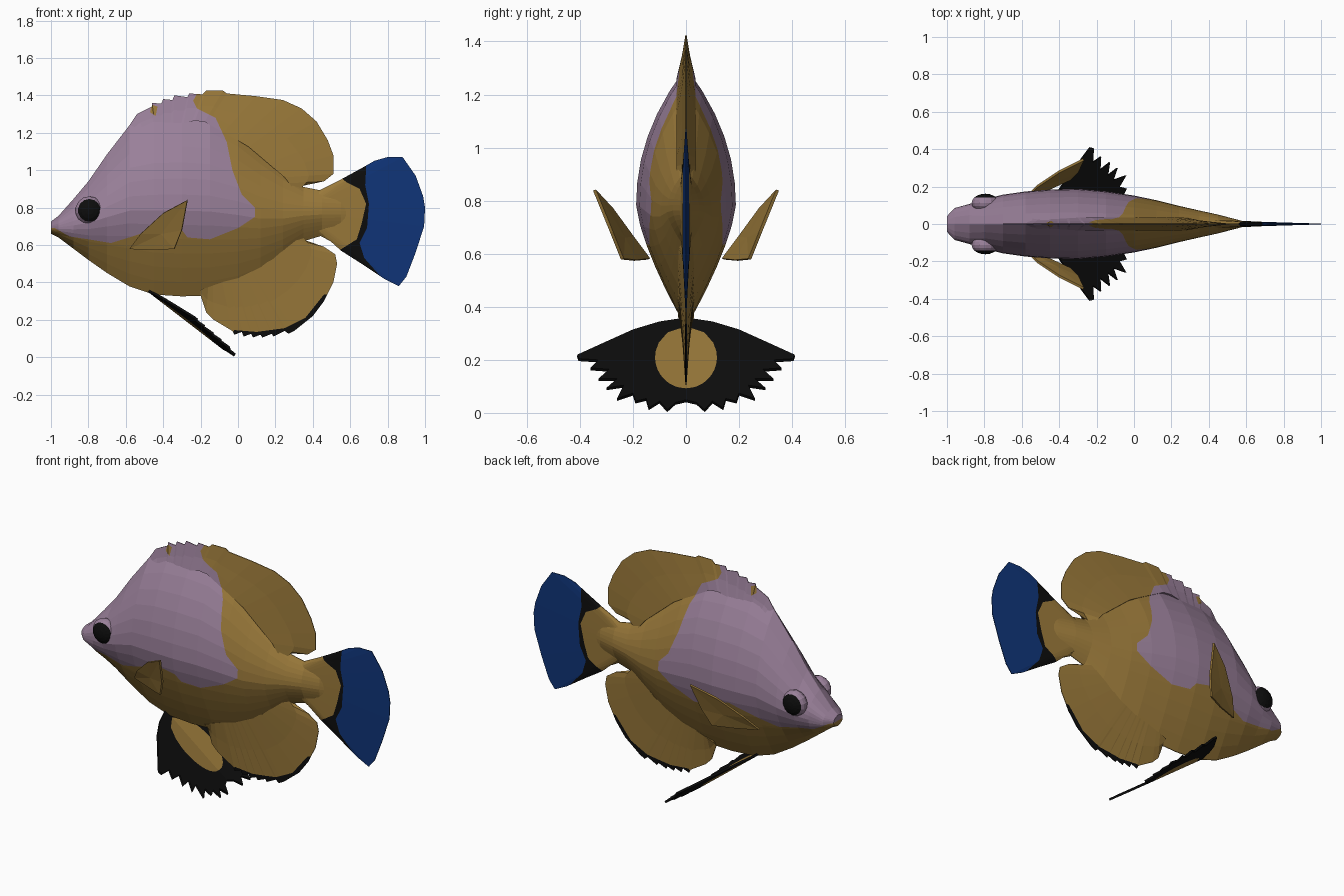
import bpy, bmesh
from mathutils import Vector

if "Cube" in bpy.data.objects:
    bpy.data.objects.remove(bpy.data.objects["Cube"], do_unlink=True)


def material(name, r, g, b):
    m = bpy.data.materials.new(name)
    m.use_nodes = True
    m.diffuse_color = (r, g, b, 1)
    node = m.node_tree.nodes["Principled BSDF"]
    node.inputs["Base Color"].default_value = (r, g, b, 1)
    node.inputs["Roughness"].default_value = 0.8
    return m


gold = material("golden brown", .32, .19, .042)
lilac = material("dusty lilac", .32, .215, .32)
blue = material("deep blue", .005, .035, .19)
black = material("black", .004, .004, .004)


def inside(p, poly):
    """Point-in-polygon test in the side plane."""
    hit = False
    for (ax, az), (bx, bz) in zip(poly, poly[1:] + poly[:1]):
        if (az > p.z) != (bz > p.z) and p.x < ax + (p.z - az) * (bx - ax) / (bz - az):
            hit = not hit
    return hit


def cut_along(bm, a, b):
    """Cut the faces around a side-plane segment so colours meet on clean edges."""
    low = [min(a[i], b[i]) for i in (0, 1)]
    high = [max(a[i], b[i]) for i in (0, 1)]
    faces = []
    for f in bm.faces:
        xs = [v.co.x for v in f.verts]
        zs = [v.co.z for v in f.verts]
        if min(xs) <= high[0] and max(xs) >= low[0] and min(zs) <= high[1] and max(zs) >= low[1]:
            faces.append(f)
    geom = set(faces)
    for f in faces:
        geom.update(f.edges)
        geom.update(f.verts)
    normal = Vector((b[1] - a[1], 0, a[0] - b[0])).normalized()
    bmesh.ops.bisect_plane(bm, geom=list(geom), dist=1e-5, plane_co=(a[0], 0, a[1]), plane_no=normal)


def finish(bm, name, mats, regions=()):
    """Paint each region with its material slot and make the object."""
    for poly, _ in regions:
        for a, b in zip(poly, poly[1:] + poly[:1]):
            cut_along(bm, a, b)
    for poly, slot in regions:
        for f in bm.faces:
            if inside(f.calc_center_median(), poly):
                f.material_index = slot
    bmesh.ops.recalc_face_normals(bm, faces=bm.faces[:])
    mesh = bpy.data.meshes.new(name)
    bm.to_mesh(mesh)
    bm.free()
    for m in mats:
        mesh.materials.append(m)
    obj = bpy.data.objects.new(name, mesh)
    bpy.context.collection.objects.link(obj)
    return obj


def mirror_sides(obj):
    mod = obj.modifiers.new("Mirror", 'MIRROR')
    mod.use_axis = (False, True, False)


def thicken(obj, amount):
    mod = obj.modifiers.new("Thickness", 'SOLIDIFY')
    mod.thickness = amount
    mod.offset = 0


def loft(rings):
    """Skin closed rings of equal length and cap both ends."""
    bm = bmesh.new()
    rows = [[bm.verts.new(p) for p in ring] for ring in rings]
    n = len(rows[0])
    for r, s in zip(rows, rows[1:]):
        for i in range(n):
            j = (i + 1) % n
            bm.faces.new((r[i], r[j], s[j], s[i]))
    bm.faces.new(rows[0])
    bm.faces.new(rows[-1])
    return bm


def along(path, t):
    """Point at fraction t of a polyline's length."""
    pts = [Vector(p) for p in path]
    lengths = [(b - a).length for a, b in zip(pts, pts[1:])]
    rest = t * sum(lengths)
    for a, b, d in zip(pts, pts[1:], lengths):
        if rest <= d:
            return a.lerp(b, rest / d)
        rest -= d
    return pts[-1]


def wedge_fin(outer, base, thick):
    """Upright fin, thick along its base and thin along its outer edge."""
    rim = [Vector(p) for p in outer]
    steps = [(b - a).length for a, b in zip(rim, rim[1:])]
    rings = []
    for i, p in enumerate(rim):
        root = along(base, sum(steps[:i]) / sum(steps))
        side = [(root, thick), (root.lerp(p, .5), thick * .45), (p, .002)]
        ring = [(q.x, h, q.y) for q, h in side]
        rings.append(ring + [(x, -h, z) for x, h, z in reversed(ring)])
    return loft(rings)


# Body: x, belly height, back height, half width
stations = [
    (-1, .66, .725, .04), (-.96, .64, .755, .083), (-.88, .58, .845, .105),
    (-.8, .52, .94, .13), (-.7, .45, 1.085, .155), (-.58, .378, 1.24, .172),
    (-.45, .335, 1.29, .182), (-.3, .325, 1.3, .186), (-.15, .33, 1.285, .173),
    (0, .37, 1.2, .15), (.12, .43, 1.09, .125), (.24, .52, .99, .095),
    (.35, .62, .91, .07), (.45, .65, .89, .048), (.55, .66, .88, .022), (.62, .68, .86, .004)]
STEPS = 6
rings = []
for x, low, high, w in stations:
    mid = low + (high - low) * .47
    blunt = 1 if x < -.8 else 0
    half = []
    for k in range(-STEPS, STEPS + 1):
        u = abs(k) / STEPS
        reach = high - mid if k > 0 else mid - low
        power = (2.1 if k > 0 else 1.4) + blunt
        half.append((x, w * (1 - u ** power) + .002, mid + reach * k / STEPS))
    rings.append(half + [(px, -py, pz) for px, py, pz in reversed(half)])

lilac_area = [
    (-1.1, .7), (-.98, .69), (-.9, .645), (-.8, .63), (-.68, .61), (-.55, .65), (-.4, .7),
    (-.3, .68), (-.27, .64), (-.15, .63), (0, .69), (.09, .75), (.09, .8), (.02, .87),
    (-.03, 1), (-.06, 1.15), (-.12, 1.28), (-.22, 1.33), (-.24, 1.37), (-.17, 1.5), (-1.1, 1.5)]
gold_spot = [(-.47, 1.31), (-.44, 1.29), (-.43, 1.34), (-.46, 1.35)]
finish(loft(rings), "body", [gold, lilac], [(lilac_area, 1)])

# Dorsal fin with a spiny front edge
dorsal_rim = [
    (-.58, 1.24), (-.54, 1.3), (-.46, 1.34), (-.46, 1.36), (-.41, 1.355), (-.4, 1.38),
    (-.35, 1.375), (-.34, 1.4), (-.27, 1.39), (-.26, 1.41), (-.19, 1.405), (-.17, 1.425),
    (-.08, 1.425), (-.06, 1.41), (.1, 1.395), (.24, 1.375), (.34, 1.33), (.42, 1.26),
    (.48, 1.16), (.51, 1.08), (.51, .98), (.46, .94), (.34, .915)]
dorsal_base = [(-.55, 1.2), (-.2, 1.27), (.05, 1.13), (.25, .96), (.32, .87)]
finish(wedge_fin(dorsal_rim, dorsal_base, .035), "dorsal_fin", [gold, lilac],
       [(lilac_area, 1), (gold_spot, 0)])

# Anal fin with a ragged black hem
anal_rim = [
    (-.2, .33), (-.17, .24), (-.13, .2), (-.03, .14), (-.02, .12), (.02, .135), (.03, .11),
    (.07, .125), (.08, .105), (.12, .12), (.13, .105), (.18, .125), (.19, .11), (.25, .14),
    (.27, .125), (.3, .14), (.4, .22), (.46, .3), (.51, .4), (.53, .5), (.52, .55),
    (.46, .59), (.36, .625)]
anal_base = [(-.2, .36), (0, .43), (.2, .53), (.32, .67)]
hem = [(-.06, .08), (-.02, .145), (.1, .135), (.25, .155), (.36, .21), (.46, .335),
       (.52, .34), (.3, .05)]
finish(wedge_fin(anal_rim, anal_base, .03), "anal_fin", [gold, black], [(hem, 1)])

# Tail fin: golden root, black band, blue fan
tail_rim = [
    (.42, .885), (.55, .95), (.66, 1.01), (.73, 1.05), (.8, 1.07), (.88, 1.07), (.95, .97),
    (.99, .86), (1, .8), (.995, .7), (.95, .56), (.9, .43), (.86, .38), (.78, .42),
    (.66, .5), (.55, .57), (.53, .6), (.42, .66)]
root_area = [(.3, 1), (.54, .97), (.58, .935), (.65, .9), (.685, .82), (.66, .71),
             (.635, .63), (.54, .57), (.3, .5)]
fan_area = [(.69, 1.1), (.68, .92), (.7, .82), (.69, .69), (.65, .61), (.675, .53),
            (.79, .4), (.86, .3), (1.1, .3), (1.1, 1.1)]
finish(wedge_fin(tail_rim, [(.4, .86), (.4, .69)], .025), "tail_fin", [black, gold, blue],
       [(root_area, 1), (fan_area, 2)])

# Pectoral fins, swept outward
bm = bmesh.new()
edge = [bm.verts.new(p) for p in [
    (-.58, .14, .58), (-.45, .19, .575), (-.34, .24, .58), (-.3, .28, .68),
    (-.27, .345, .84), (-.4, .28, .77), (-.52, .2, .66)]]
hub = bm.verts.new((-.41, .235, .66))
for a, b in zip(edge, edge[1:] + edge[:1]):
    bm.faces.new((a, b, hub))
pectoral = finish(bm, "pectoral_fins", [gold])
mirror_sides(pectoral)
thicken(pectoral, .012)

# Pelvic fan: half outline in y and z, laid on a slope, around a golden oval
fan = [
    (0, .355), (.1, .34), (.2, .31), (.3, .265), (.41, .215), (.405, .2), (.33, .195),
    (.36, .165), (.29, .16), (.33, .125), (.26, .125), (.3, .09), (.235, .1), (.26, .05),
    (.2, .07), (.19, .04), (.15, .05), (.14, .015), (.1, .04), (.07, .008), (.04, .035),
    (0, .045)]
centre = Vector((0, .205))
bm = bmesh.new()


def on_slope(p):
    return bm.verts.new((-.46 + (.34 - p.y) * 1.3 + p.x * .15, p.x, p.y))


rim = [on_slope(Vector(p)) for p in fan]
oval = [on_slope(centre + (Vector(p) - centre).normalized() * .117) for p in fan]
for i in range(len(fan) - 1):
    bm.faces.new((rim[i], rim[i + 1], oval[i + 1], oval[i]))
bm.faces.new(oval).material_index = 1
pelvic = finish(bm, "pelvic_fan", [black, gold])
mirror_sides(pelvic)
thicken(pelvic, .012)

# Eyes: lilac sockets with black discs
bm = bmesh.new()
bmesh.ops.create_uvsphere(bm, u_segments=14, v_segments=10, radius=1)
for v in bm.verts:
    x, y, z = v.co
    v.co = (-.795 + x * .075, .112 + z * .05, .785 + y * .075)
for f in bm.faces:
    c = f.calc_center_median()
    if c.y > .112 and (c.x + .795) ** 2 + (c.z - .785) ** 2 < .052 ** 2:
        f.material_index = 1
mirror_sides(finish(bm, "eyes", [lilac, black]))
